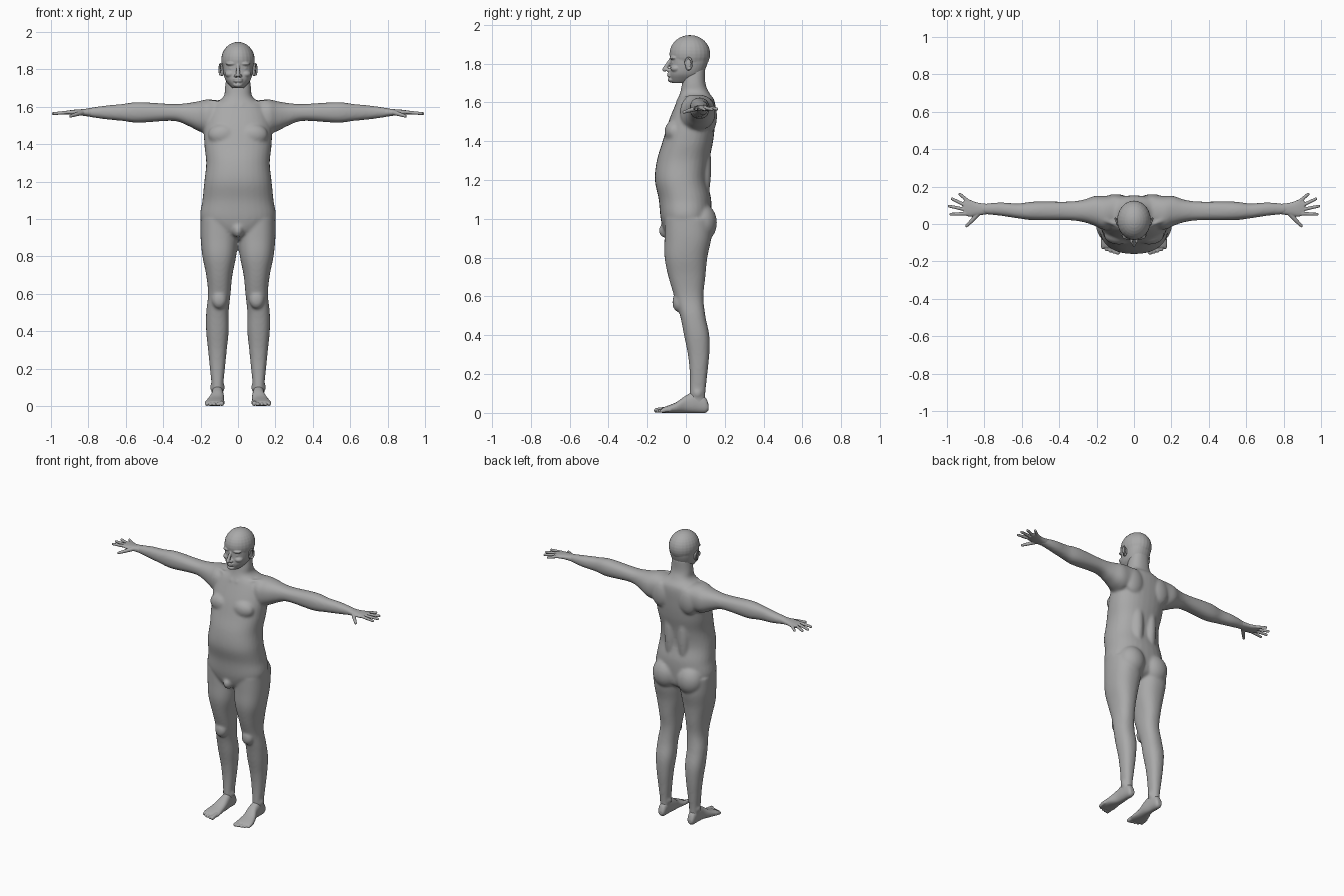
import bpy, bmesh, math
from mathutils import Vector, Matrix

cube = bpy.data.objects.get("Cube")
if cube:
    bpy.data.objects.remove(cube, do_unlink=True)

grey = bpy.data.materials.new("plain grey")
grey.use_nodes = True
tone = (.4, .4, .4, 1)
grey.diffuse_color = tone
grey.node_tree.nodes["Principled BSDF"].inputs["Base Color"].default_value = tone


def blend(before, start, end, after, t):
    """Smooth curve from start to end, guided by both neighbours."""
    leave, arrive = (end - before) / 2, (after - start) / 2
    ease = t * t * (3 - 2 * t)
    back = 1 - t
    return start + (end - start) * ease + t * back * (leave * back - arrive * t)


def level(height, half, front, back, middle=0):
    """Horizontal section of a standing part."""
    return height, middle - half, middle + half, front, back


def across(reach, depth, thick, y=.07, z=1.57):
    """Upright section of a part that reaches sideways."""
    return reach, y - depth, y + depth, z - thick, z + thick


def along(forward, half, top, middle=.11, sole=0):
    """Upright section of a part that points forward."""
    return forward, middle - half, middle + half, sole, top


def loft(bm, axis, rows, power=2.3, sides=32, steps=6):
    """Smooth skin through rounded sections placed along an axis."""
    padded = [rows[0], *rows, rows[-1]]
    sections = []
    for group in zip(padded, padded[1:], padded[2:], padded[3:]):
        sections += [[blend(*values, step / steps) for values in zip(*group)] for step in range(steps)]
    sections.append(rows[-1])
    rings = []
    for place, left, right, low, high in sections:
        ring = []
        for side in range(sides):
            angle = math.tau * side / sides
            c, s = math.cos(angle), math.sin(angle)
            u = math.copysign(abs(c) ** (2 / power), c)
            v = math.copysign(abs(s) ** (2 / power), s)
            point = [(left + right + u * (right - left)) / 2, (low + high + v * (high - low)) / 2]
            point.insert("xyz".index(axis), place)
            ring.append(bm.verts.new(point))
        rings.append(ring)
    faces = [bm.faces.new(rings[0][::-1]), bm.faces.new(rings[-1])]
    for lower, upper in zip(rings, rings[1:]):
        for side in range(sides):
            after = (side + 1) % sides
            faces.append(bm.faces.new((lower[side], lower[after], upper[after], upper[side])))
    bmesh.ops.recalc_face_normals(bm, faces=faces)


def lump(bm, x, y, z, wide, deep, tall):
    """Ellipsoid form."""
    place = Matrix.Translation((x, y, z)) @ Matrix.Diagonal((wide, deep, tall, 1))
    bmesh.ops.create_uvsphere(bm, u_segments=24, v_segments=16, radius=1, matrix=place)


def chain(bm, points, start, end):
    """Round-jointed tube that tapers from the start radius to the end radius."""
    points = [Vector(point) for point in points]
    last = len(points) - 1
    radii = [start + (end - start) * i / last for i in range(last + 1)]
    for point, radius in zip(points, radii):
        lump(bm, *point, radius, radius, radius)
    for a, b, wide, narrow in zip(points, points[1:], radii, radii[1:]):
        turn = (b - a).to_track_quat('Z', 'Y').to_matrix().to_4x4()
        bmesh.ops.create_cone(bm, cap_ends=True, segments=16, radius1=wide, radius2=narrow,
                              depth=(b - a).length, matrix=Matrix.Translation((a + b) / 2) @ turn)


def finish(name, bm, voxel, rounds):
    """Mirror, fuse and soften the gathered volumes."""
    mesh = bpy.data.meshes.new(name)
    bm.to_mesh(mesh)
    bm.free()
    mesh.materials.append(grey)
    obj = bpy.data.objects.new(name, mesh)
    bpy.context.collection.objects.link(obj)
    mirror = obj.modifiers.new("mirror", 'MIRROR')
    mirror.use_mirror_merge = False
    fuse = obj.modifiers.new("fuse", 'REMESH')
    fuse.mode = 'VOXEL'
    fuse.voxel_size = voxel
    fuse.use_smooth_shade = True
    soften = obj.modifiers.new("soften", 'SMOOTH')
    soften.factor = .5
    soften.iterations = rounds


# Trunk and neck
bm = bmesh.new()
loft(bm, "z", [
    level(height=.89, half=.05, front=-.07, back=.06),
    level(height=.93, half=.13, front=-.11, back=.12),
    level(height=1, half=.2, front=-.13, back=.13),
    level(height=1.1, half=.19, front=-.14, back=.13),
    level(height=1.2, half=.18, front=-.16, back=.11),
    level(height=1.3, half=.17, front=-.15, back=.12),
    level(height=1.4, half=.18, front=-.12, back=.14),
    level(height=1.5, half=.18, front=-.09, back=.15),
    level(height=1.6, half=.15, front=-.05, back=.15),
    level(height=1.65, half=.08, front=-.03, back=.12),
    level(height=1.7, half=.07, front=-.02, back=.1),
    level(height=1.78, half=.06, front=-.01, back=.1)])

# Chest, buttock, shoulder blade, back muscle, groin and kneecap
lump(bm, x=.08, y=-.06, z=1.45, wide=.08, deep=.05, tall=.06)
lump(bm, x=.09, y=.08, z=.98, wide=.09, deep=.08, tall=.1)
lump(bm, x=.1, y=.12, z=1.53, wide=.07, deep=.04, tall=.09)
lump(bm, x=.05, y=.09, z=1.27, wide=.04, deep=.04, tall=.2)
lump(bm, x=0, y=-.1, z=.94, wide=.03, deep=.04, tall=.04)
lump(bm, x=.1, y=-.04, z=.57, wide=.04, deep=.03, tall=.05)

# Collarbone and ankle bones
chain(bm, [(.02, -.04, 1.61), (.15, .02, 1.63)], start=.01, end=.01)
for x in (.08, .14):
    lump(bm, x=x, y=.06, z=.1, wide=.01, deep=.02, tall=.02)

# Leg
loft(bm, "z", [
    level(height=1, middle=.1, half=.1, front=-.11, back=.13),
    level(height=.9, middle=.1, half=.1, front=-.11, back=.13),
    level(height=.8, middle=.1, half=.09, front=-.11, back=.11),
    level(height=.7, middle=.1, half=.07, front=-.09, back=.1),
    level(height=.6, middle=.1, half=.06, front=-.06, back=.09),
    level(height=.5, middle=.11, half=.06, front=-.03, back=.1),
    level(height=.4, middle=.11, half=.06, front=-.01, back=.12),
    level(height=.3, middle=.11, half=.05, front=.01, back=.12),
    level(height=.2, middle=.11, half=.04, front=.02, back=.11),
    level(height=.1, middle=.11, half=.03, front=.02, back=.1),
    level(height=.04, middle=.11, half=.03, front=.02, back=.1)])

# Arm
loft(bm, "x", [
    across(reach=.08, depth=.08, thick=.06),
    across(reach=.16, depth=.09, thick=.09, y=.06, z=1.55),
    across(reach=.21, depth=.08, thick=.08, z=1.55),
    across(reach=.27, depth=.06, thick=.06, z=1.56),
    across(reach=.35, depth=.05, thick=.045),
    across(reach=.53, depth=.05, thick=.055),
    across(reach=.62, depth=.04, thick=.045),
    across(reach=.72, depth=.035, thick=.035, y=.08),
    across(reach=.83, depth=.025, thick=.018, y=.08)])
finish("body", bm, voxel=.008, rounds=8)

# Head: cranium over a tapering jaw
bm = bmesh.new()
lump(bm, x=0, y=.02, z=1.85, wide=.09, deep=.105, tall=.097)
loft(bm, "z", [
    level(height=1.7, half=.03, front=-.07, back=.03),
    level(height=1.72, half=.05, front=-.08, back=.07),
    level(height=1.75, half=.07, front=-.085, back=.09),
    level(height=1.8, half=.08, front=-.08, back=.11),
    level(height=1.86, half=.08, front=-.08, back=.12)])

# Nose, nostril, brow, eye, cheek, lips and chin
chain(bm, [(0, -.08, 1.82), (0, -.11, 1.77)], start=.008, end=.012)
lump(bm, x=.012, y=-.09, z=1.767, wide=.01, deep=.014, tall=.009)
lump(bm, x=.035, y=-.06, z=1.83, wide=.03, deep=.024, tall=.01)
lump(bm, x=.035, y=-.06, z=1.805, wide=.015, deep=.014, tall=.01)
lump(bm, x=.04, y=-.05, z=1.775, wide=.03, deep=.03, tall=.02)
for z in (1.737, 1.748):
    lump(bm, x=0, y=-.084, z=z, wide=.025, deep=.014, tall=.006)
lump(bm, x=0, y=-.075, z=1.717, wide=.025, deep=.02, tall=.014)
finish("head", bm, voxel=.004, rounds=3)

# Ears: a thin shell with a raised rim
bm = bmesh.new()
lump(bm, x=.084, y=.013, z=1.795, wide=.011, deep=.017, tall=.032)
rim = [math.radians(angle) for angle in range(-80, 200, 20)]
chain(bm, [(.094 + .006 * math.cos(a), .013 + .017 * math.cos(a), 1.8 + .03 * math.sin(a))
           for a in rim], start=.005, end=.005)
finish("ears", bm, voxel=.003, rounds=2)

# Hands: palm, four fanned fingers and a thumb
bm = bmesh.new()
loft(bm, "x", [
    across(reach=.78, depth=.027, thick=.022, y=.08),
    across(reach=.84, depth=.035, thick=.017, y=.08),
    across(reach=.88, depth=.045, thick=.014, y=.085),
    across(reach=.91, depth=.042, thick=.01, y=.09)])
for finger, length in enumerate((.08, .09, .08, .06)):
    angle = math.radians(14 * finger - 2)
    knuckle = Vector((.9, .055 + .022 * finger, 1.571))
    if finger == 3:
        knuckle.x = .885
    tip = knuckle + length * Vector((math.cos(angle), math.sin(angle), -.08))
    chain(bm, [knuckle, knuckle.lerp(tip, .5), tip], start=.01, end=.008)
chain(bm, [(.83, .06, 1.57), (.865, .02, 1.56), (.895, -.01, 1.55)], start=.014, end=.008)
finish("hands", bm, voxel=.0035, rounds=2)

# Feet: heel to ball, then a curved row of toes
bm = bmesh.new()
loft(bm, "y", [
    along(forward=.117, half=.015, top=.04, sole=.015),
    along(forward=.1, half=.025, top=.08),
    along(forward=.05, half=.03, top=.11),
    along(forward=0, half=.035, top=.09),
    along(forward=-.05, half=.045, top=.055, middle=.12),
    along(forward=-.1, half=.054, top=.035, middle=.124),
    along(forward=-.125, half=.05, top=.025, middle=.125)])
for toe in range(5):
    size = .009 if toe else .013
    x, tip = .087 + .02 * toe, -.152 + .0016 * toe ** 2
    chain(bm, [(x, tip + .045, size + .006), (x, tip, size)], start=size, end=size)
finish("feet", bm, voxel=.0045, rounds=3)
